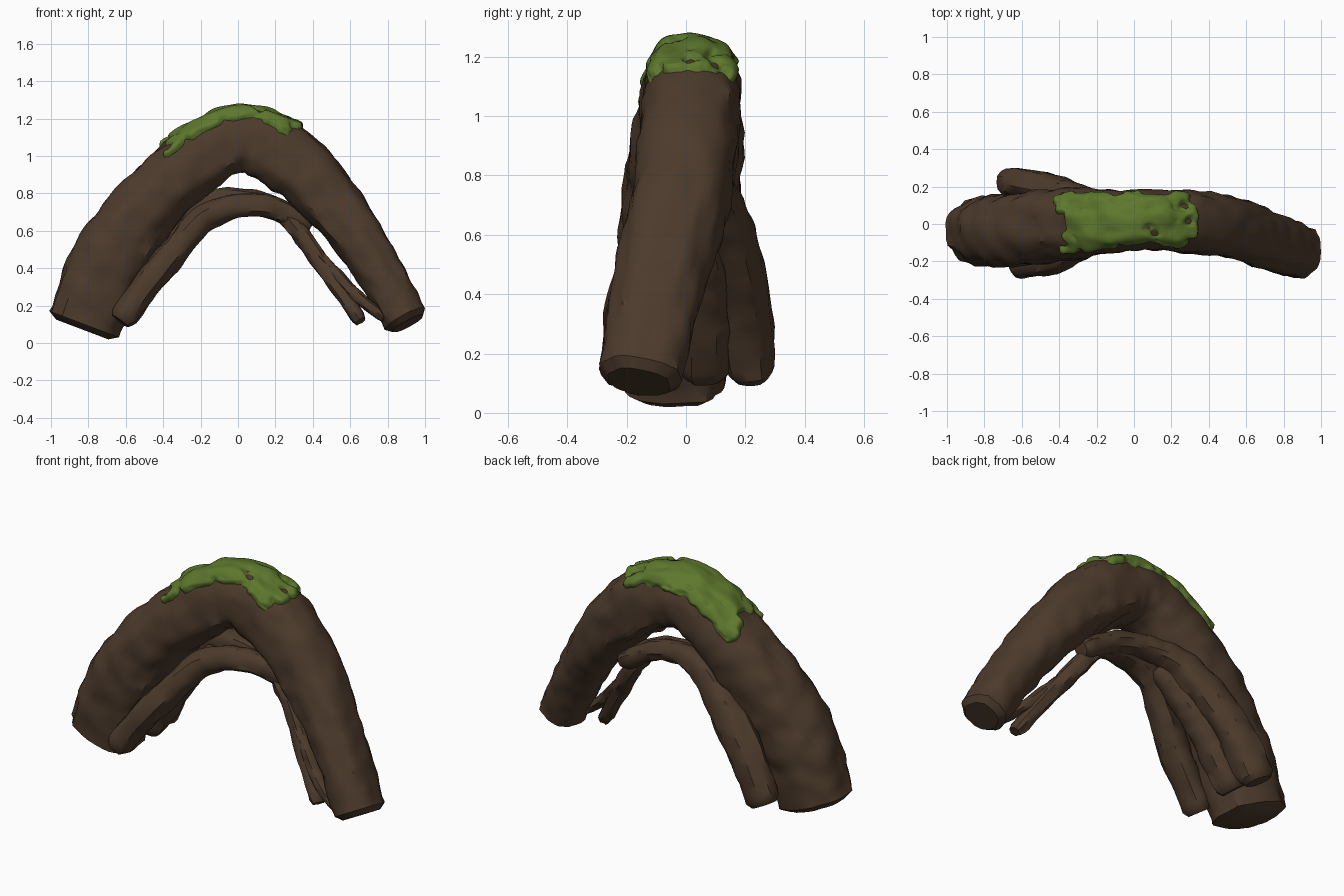
import bpy, bmesh, math
from mathutils import Vector, noise

cube = bpy.data.objects.get("Cube")
if cube:
    bpy.data.objects.remove(cube)


def material(name, rgb):
    m = bpy.data.materials.new(name)
    m.use_nodes = True
    m.diffuse_color = (*rgb, 1)
    m.node_tree.nodes["Principled BSDF"].inputs["Base Color"].default_value = (*rgb, 1)
    return m


bark = material("bark brown", (0.073, 0.043, 0.025))
moss = material("moss green", (0.110, 0.185, 0.026))


def boxy(v):
    """Squares off a circle's sine or cosine a little."""
    return math.copysign(abs(v) ** 0.85, v)


class Root:
    """Gnarled tube through stations of (x, y, z, radius in the arch plane, radius across)."""

    def __init__(self, stations, seed, rough, knots):
        self.st, self.seed, self.rough, self.knots = stations, seed, rough, knots

    def station(self, t):
        n = len(self.st) - 1
        i = min(int(t * n), n - 1)
        f = t * n - i
        p1, p2 = self.st[i], self.st[i + 1]
        p0 = self.st[i - 1] if i else [2 * a - b for a, b in zip(p1, p2)]
        p3 = self.st[i + 2] if i + 2 <= n else [2 * b - a for a, b in zip(p1, p2)]
        return [0.5 * (2 * b + (c - a) * f + (2 * a - 5 * b + 4 * c - d) * f * f
                       + (3 * b - a - 3 * c + d) * f ** 3)
                for a, b, c, d in zip(p0, p1, p2, p3)]

    def point(self, t, ang, lift=0.0, shrink=1.0, push=0.0):
        x, y, z, rn, rb = self.station(t)
        a = Vector(self.station(max(t - 0.01, 0))[:3])
        b = Vector(self.station(min(t + 0.01, 1))[:3])
        tan = (b - a).normalized()
        side = Vector((0, 1, 0))
        side = (side - tan * side.dot(tan)).normalized()
        up = tan.cross(side)
        # long twisting folds, then small knots
        w = ang + 1.2 * t
        c, s = math.cos(w), math.sin(w)
        fold = noise.noise((1.8 * c, 1.8 * s, 5 * t + self.seed))
        knot = noise.noise((2.6 * c, 2.6 * s, self.knots * t + self.seed))
        k = (1 + self.rough * (fold + knot)) * shrink
        out = up * boxy(math.cos(ang)) * (rn * k + lift) + side * boxy(math.sin(ang)) * (rb * k + lift)
        return Vector((x, y, z)) + out + tan * push


def finish(bm, name, mat, angle):
    bmesh.ops.recalc_face_normals(bm, faces=bm.faces)
    mesh = bpy.data.meshes.new(name)
    bm.to_mesh(mesh)
    bm.free()
    ob = bpy.data.objects.new(name, mesh)
    bpy.context.collection.objects.link(ob)
    mesh.materials.append(mat)
    bpy.ops.object.select_all(action="DESELECT")
    ob.select_set(True)
    bpy.context.view_layer.objects.active = ob
    bpy.ops.object.shade_smooth_by_angle(angle=math.radians(angle))


def build_root(name, root, rings, sides):
    bm = bmesh.new()
    spec = [(i / rings, 1, 0) for i in range(rings + 1)]
    spec = [(0, 0.75, -0.03)] + spec + [(1, 0.75, 0.03)]   # worn, blunt ends
    loops = [[bm.verts.new(root.point(t, math.tau * j / sides, 0, s, p))
              for j in range(sides)] for t, s, p in spec]
    for lo, hi in zip(loops, loops[1:]):
        for j in range(sides):
            k = (j + 1) % sides
            bm.faces.new((lo[j], lo[k], hi[k], hi[j]))
    for end in (loops[0], loops[-1]):
        bm.faces.new(end)
    finish(bm, name, bark, 38)


# Main arch
trunk = Root([(-0.82, -0.04, 0.10, 0.20, 0.17), (-0.70, -0.04, 0.41, 0.20, 0.195),
              (-0.53, -0.02, 0.67, 0.19, 0.195), (-0.29, 0.0, 0.92, 0.178, 0.185),
              (0.0, 0.015, 1.082, 0.173, 0.165), (0.28, 0.015, 0.975, 0.18, 0.17),
              (0.53, -0.02, 0.715, 0.15, 0.165), (0.73, -0.095, 0.43, 0.13, 0.15),
              (0.895, -0.155, 0.13, 0.118, 0.14)], 3.0, 0.09, 30)
build_root("main_arch", trunk, 84, 32)

# Thinner roots tucked under the arch
build_root("front_root", Root([
    (-0.61, -0.21, 0.14, 0.07, 0.08), (-0.44, -0.18, 0.37, 0.075, 0.085),
    (-0.30, -0.12, 0.54, 0.075, 0.08), (-0.16, -0.06, 0.68, 0.068, 0.07),
    (0.02, -0.03, 0.735, 0.063, 0.068), (0.20, 0.0, 0.72, 0.06, 0.065),
    (0.35, 0.02, 0.64, 0.055, 0.06)], 11.0, 0.14, 16), 44, 16)
build_root("middle_root", Root([
    (-0.61, 0.06, 0.15, 0.08, 0.085), (-0.46, 0.06, 0.37, 0.08, 0.085),
    (-0.32, 0.04, 0.55, 0.07, 0.075), (-0.17, 0.02, 0.69, 0.055, 0.06)], 31.0, 0.14, 10), 28, 16)
build_root("back_root", Root([
    (-0.65, 0.22, 0.15, 0.095, 0.08), (-0.54, 0.20, 0.36, 0.10, 0.085),
    (-0.37, 0.16, 0.58, 0.095, 0.08), (-0.20, 0.10, 0.73, 0.075, 0.07),
    (-0.04, 0.06, 0.77, 0.06, 0.065), (0.16, 0.04, 0.74, 0.055, 0.06),
    (0.36, 0.03, 0.63, 0.055, 0.06)], 23.0, 0.15, 16), 44, 16)

# Thin forked root beside the narrow leg
build_root("fork_root", Root([
    (0.25, 0.01, 0.69, 0.05, 0.05), (0.36, -0.02, 0.55, 0.05, 0.055),
    (0.50, -0.10, 0.35, 0.045, 0.05), (0.64, -0.18, 0.14, 0.038, 0.05)], 37.0, 0.18, 9), 26, 12)
build_root("fork_branch", Root([
    (0.44, -0.06, 0.46, 0.03, 0.04), (0.55, -0.12, 0.34, 0.035, 0.045),
    (0.65, -0.17, 0.24, 0.033, 0.045), (0.76, -0.20, 0.15, 0.03, 0.045)], 47.0, 0.18, 7), 20, 12)


# Moss cap: swells out of the bark inside a ragged outline
def moss_depth(t, ang):
    edge = min((t - 0.365) * 9, (0.605 - t) * 9, (1.02 - abs(ang - 0.04)) * 1.1)
    n = noise.noise((44 * t, 2.6 * ang, 5.5)) + 0.35 * noise.noise((84 * t, 5 * ang, 9.1))
    swell = min(edge, 0.28) if edge > 0 else 2.5 * edge
    return max(-0.03, min(0.02, 0.16 * (swell + 0.36 * n))) + 0.006 * n


bm = bmesh.new()
nt, na = 100, 80
grid = []
for i in range(nt + 1):
    t = 0.31 + 0.35 * i / nt
    row = []
    for j in range(na + 1):
        ang = -1.4 + 2.9 * j / na
        d = moss_depth(t, ang)
        row.append((bm.verts.new(trunk.point(t, ang, d)), d))
    grid.append(row)
for r0, r1 in zip(grid, grid[1:]):
    for j in range(na):
        quad = (r0[j], r0[j + 1], r1[j + 1], r1[j])
        if max(d for v, d in quad) > -0.015:
            bm.faces.new([v for v, d in quad])
bmesh.ops.delete(bm, geom=[v for v in bm.verts if not v.link_faces], context="VERTS")
finish(bm, "moss_cap", moss, 60)
